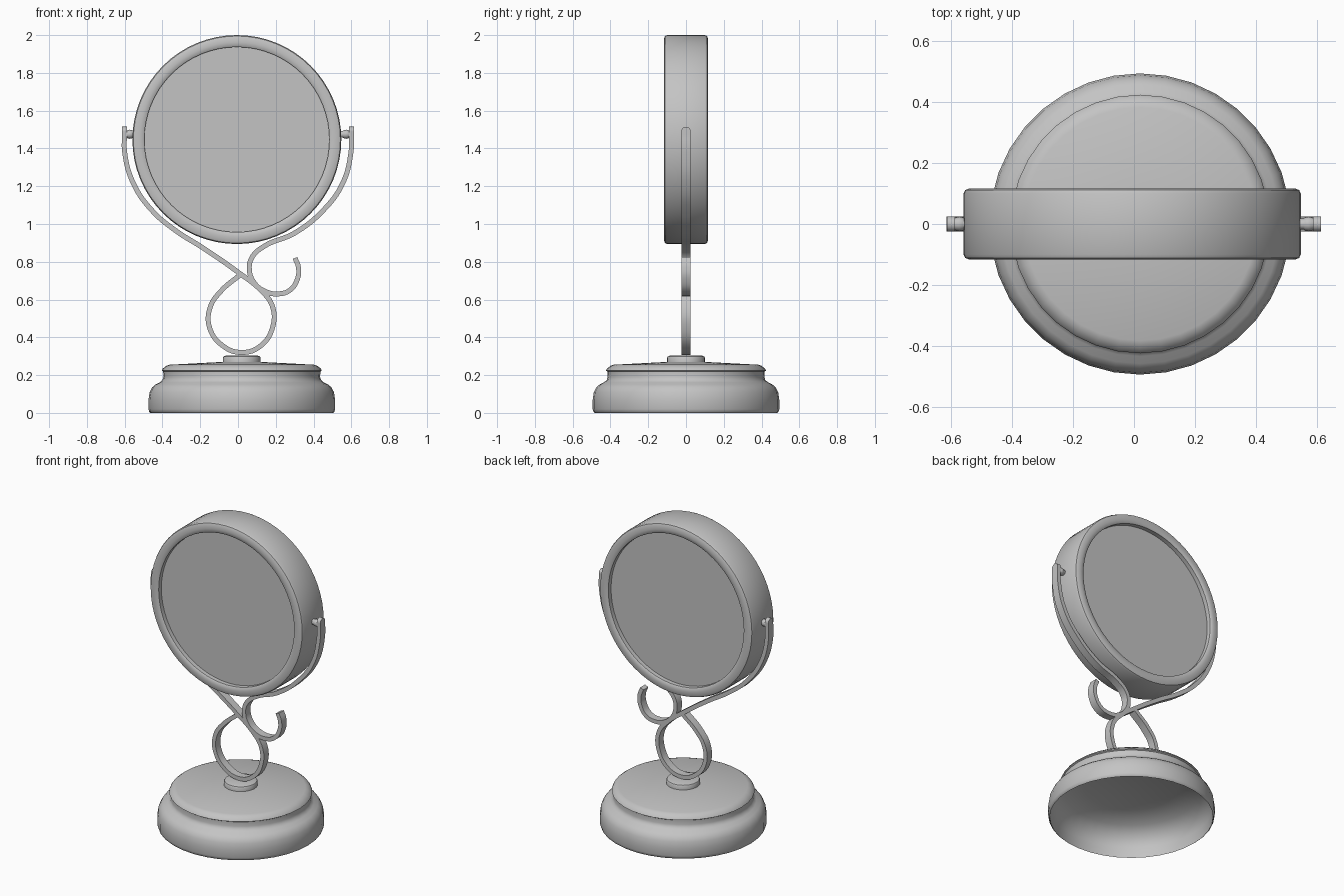
import bpy, bmesh, math
from mathutils import Matrix, Vector

cube = bpy.data.objects.get("Cube")
if cube:
    bpy.data.objects.remove(cube, do_unlink=True)

GREY = (0.55, 0.55, 0.55, 1)
metal = bpy.data.materials.new("grey metal")
metal.use_nodes = True
metal.diffuse_color = GREY
metal.node_tree.nodes["Principled BSDF"].inputs["Base Color"].default_value = GREY


def finish(obj, angle=40):
    obj.data.materials.clear()
    obj.data.materials.append(metal)
    bpy.ops.object.select_all(action='DESELECT')
    obj.select_set(True)
    bpy.context.view_layer.objects.active = obj
    bpy.ops.object.shade_smooth_by_angle(angle=math.radians(angle))


def lathe(name, profile, sides, matrix):
    """Revolve (radius, height) points about local z."""
    bm = bmesh.new()
    verts = [bm.verts.new((r, 0, h)) for r, h in profile]
    edges = [bm.edges.new(p) for p in zip(verts, verts[1:])]
    bmesh.ops.spin(bm, geom=verts + edges, cent=(0, 0, 0), axis=(0, 0, 1),
                   angle=math.tau, steps=sides, use_duplicate=False)
    bmesh.ops.remove_doubles(bm, verts=bm.verts, dist=0.0002)
    bmesh.ops.recalc_face_normals(bm, faces=bm.faces)
    bm.transform(matrix)
    mesh = bpy.data.meshes.new(name)
    bm.to_mesh(mesh)
    bm.free()
    obj = bpy.data.objects.new(name, mesh)
    bpy.context.collection.objects.link(obj)
    finish(obj)


def ribbon(name, points):
    """Flat metal band following (x, z) points."""
    curve = bpy.data.curves.new(name, 'CURVE')
    curve.dimensions = '2D'
    curve.fill_mode = 'NONE'
    curve.extrude = 0.025
    curve.resolution_u = 8
    spline = curve.splines.new('BEZIER')
    spline.bezier_points.add(len(points) - 1)
    for bp, (x, z) in zip(spline.bezier_points, points):
        bp.co = (x, z, 0)
        bp.handle_left_type = bp.handle_right_type = 'AUTO'
    obj = bpy.data.objects.new(name, curve)
    bpy.context.collection.objects.link(obj)
    obj.rotation_euler.x = math.pi / 2
    solid = obj.modifiers.new("thickness", 'SOLIDIFY')
    solid.thickness = 0.026
    solid.offset = 0
    bpy.ops.object.select_all(action='DESELECT')
    obj.select_set(True)
    bpy.context.view_layer.objects.active = obj
    bpy.ops.object.convert(target='MESH')
    finish(bpy.context.view_layer.objects.active)


# Stepped base, hollowed out as a bowl underneath
centre = Matrix.Translation((0.02, 0, 0))
lathe("base", [(0, 0.272), (0.1, 0.27), (0.383, 0.255), (0.4, 0.249), (0.418, 0.235),
               (0.424, 0.224), (0.416, 0.219), (0.415, 0.19), (0.42, 0.174),
               (0.434, 0.162), (0.458, 0.15), (0.475, 0.135), (0.488, 0.11), (0.494, 0.07),
               (0.494, 0.02), (0.49, 0.005), (0.484, 0), (0.48, 0.07),
               (0.46, 0.125), (0.4, 0.175), (0.28, 0.21), (0, 0.225)],
      36, centre)
lathe("base_boss", [(0, 0.304), (0.085, 0.303), (0.096, 0.299), (0.1, 0.292),
                    (0.1, 0.265)], 32, centre)

# Round frame with a mirror on both sides
head = Matrix.Translation((-0.006, 0, 1.447)) @ Matrix.Rotation(math.pi / 2, 4, 'X')
half = [(0.49, 0.08), (0.49, 0.111), (0.494, 0.115), (0.515, 0.117), (0.536, 0.116),
        (0.548, 0.111), (0.553, 0.1)]
lathe("mirror_frame", half + [(r, -h) for r, h in reversed(half)], 64, head)
for name, h in (("front_mirror", 0.083), ("back_mirror", -0.083)):
    lathe(name, [(0, h), (0.491, h)], 64, head)

# Swivel pins and rounded band tips
for side, sx in (("left", 1), ("right", -1)):
    direction = Vector((sx, 0, 0)).to_track_quat('Z', 'Y').to_matrix().to_4x4()
    lathe(side + "_pin", [(0, 0.53), (0.018, 0.53), (0.018, 0.556), (0.022, 0.562),
                          (0.024, 0.573), (0.022, 0.583), (0.018, 0.592), (0, 0.592)],
          16, Matrix.Translation((0, 0, 1.475)) @ direction)
    lathe(side + "_band_tip", [(0, 0.587), (0.025, 0.587), (0.025, 0.613), (0, 0.613)],
          24, Matrix.Translation((0, 0, 1.49)) @ direction)

# Scrolled supporting bands
ribbon("right_band_and_loop",
       [(-0.6, 1.49), (-0.6, 1.38), (-0.553, 1.213), (-0.452, 1.068), (-0.33, 0.965),
        (-0.18, 0.87), (0, 0.745), (0.12, 0.65), (0.18, 0.57), (0.185, 0.46),
        (0.12, 0.355), (0.02, 0.32), (-0.08, 0.355), (-0.15, 0.45), (-0.147, 0.56),
        (-0.09, 0.645), (0.01, 0.73)])
ribbon("left_band_and_curl",
       [(0.6, 1.49), (0.598, 1.38), (0.553, 1.213), (0.452, 1.073), (0.3, 0.952),
        (0.14, 0.883), (0.075, 0.825), (0.06, 0.76), (0.085, 0.69), (0.14, 0.645),
        (0.21, 0.63), (0.275, 0.65), (0.315, 0.71), (0.32, 0.77), (0.302, 0.82)])
